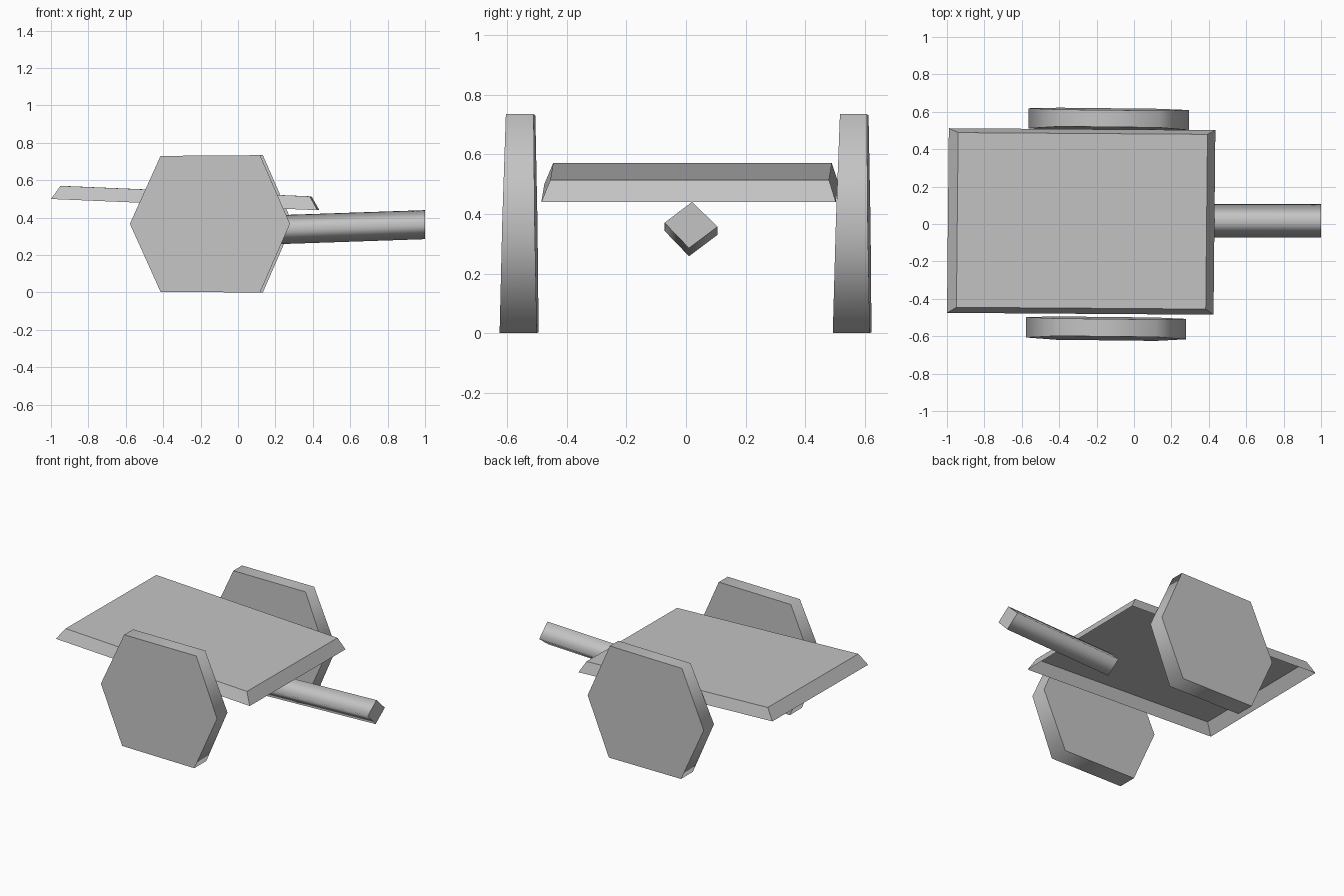
import bpy
import bmesh

cube = bpy.data.objects.get("Cube")
if cube:
    bpy.data.objects.remove(cube, do_unlink=True)

GREY = (0.55, 0.55, 0.55, 1.0)
grey = bpy.data.materials.new("plain grey")
grey.use_nodes = True
grey.diffuse_color = GREY
grey.node_tree.nodes["Principled BSDF"].inputs["Base Color"].default_value = GREY


def loft(name, ring_a, ring_b, cap_a=True, smooth_sides=False):
    """Join two matching rings of points into a solid, or a shell open at ring_a."""
    bm = bmesh.new()
    a = [bm.verts.new(p) for p in ring_a]
    b = [bm.verts.new(p) for p in ring_b]
    n = len(a)
    sides = [bm.faces.new((a[i], a[(i + 1) % n], b[(i + 1) % n], b[i])) for i in range(n)]
    caps = [bm.faces.new(b)]
    if cap_a:
        caps.append(bm.faces.new(a))
    bmesh.ops.recalc_face_normals(bm, faces=bm.faces)
    for f in sides:
        f.smooth = smooth_sides
    for f in caps:
        for e in f.edges:
            e.smooth = False
    mesh = bpy.data.meshes.new(name)
    bm.to_mesh(mesh)
    bm.free()
    mesh.materials.append(grey)
    obj = bpy.data.objects.new(name, mesh)
    bpy.context.collection.objects.link(obj)
    return obj


# Tilted bed: a bevelled tray, open underneath
def bed_ring(x0, x1, y0, y1, z):
    corners = [(x0, y0), (x1, y0), (x1, y1), (x0, y1)]
    return [(x + 0.01 * y, y - 0.007 * x, z - 0.042 * x) for x, y in corners]


bed = loft("bed", bed_ring(-0.995, 0.43, -0.482, 0.505, 0.458),
           bed_ring(-0.945, 0.388, -0.452, 0.482, 0.53), cap_a=False)
if bed.data.polygons[-1].normal.z < 0:
    bed.data.flip_normals()


# Hexagonal wheels, thinner at the top and turned slightly
HEXAGON = [(-0.428, 0.367), (-0.264, 0.003), (0.268, 0),
           (0.428, 0.367), (0.268, 0.734), (-0.264, 0.73)]


def wheel_side(centre_x, y_bottom, y_top):
    return [(centre_x + x, y_bottom + (y_top - y_bottom) * z / 0.734 - 0.011 * x, z)
            for x, z in HEXAGON]


loft("front_wheel", wheel_side(-0.15, -0.622, -0.601),
     wheel_side(-0.15, -0.497, -0.508), smooth_sides=True)
loft("back_wheel", wheel_side(-0.135, 0.619, 0.609),
     wheel_side(-0.135, 0.495, 0.519), smooth_sides=True)


# Square handle bar set on edge, rising toward its tip
SECTION = [(0.02, 0.44), (0.106, 0.357), (0.01, 0.285), (-0.072, 0.37)]


def bar_end(x, drop):
    return [(x, y, z - drop) for y, z in SECTION]


loft("handle_bar", bar_end(0.21, 0.027), bar_end(1.0, 0), smooth_sides=True)
